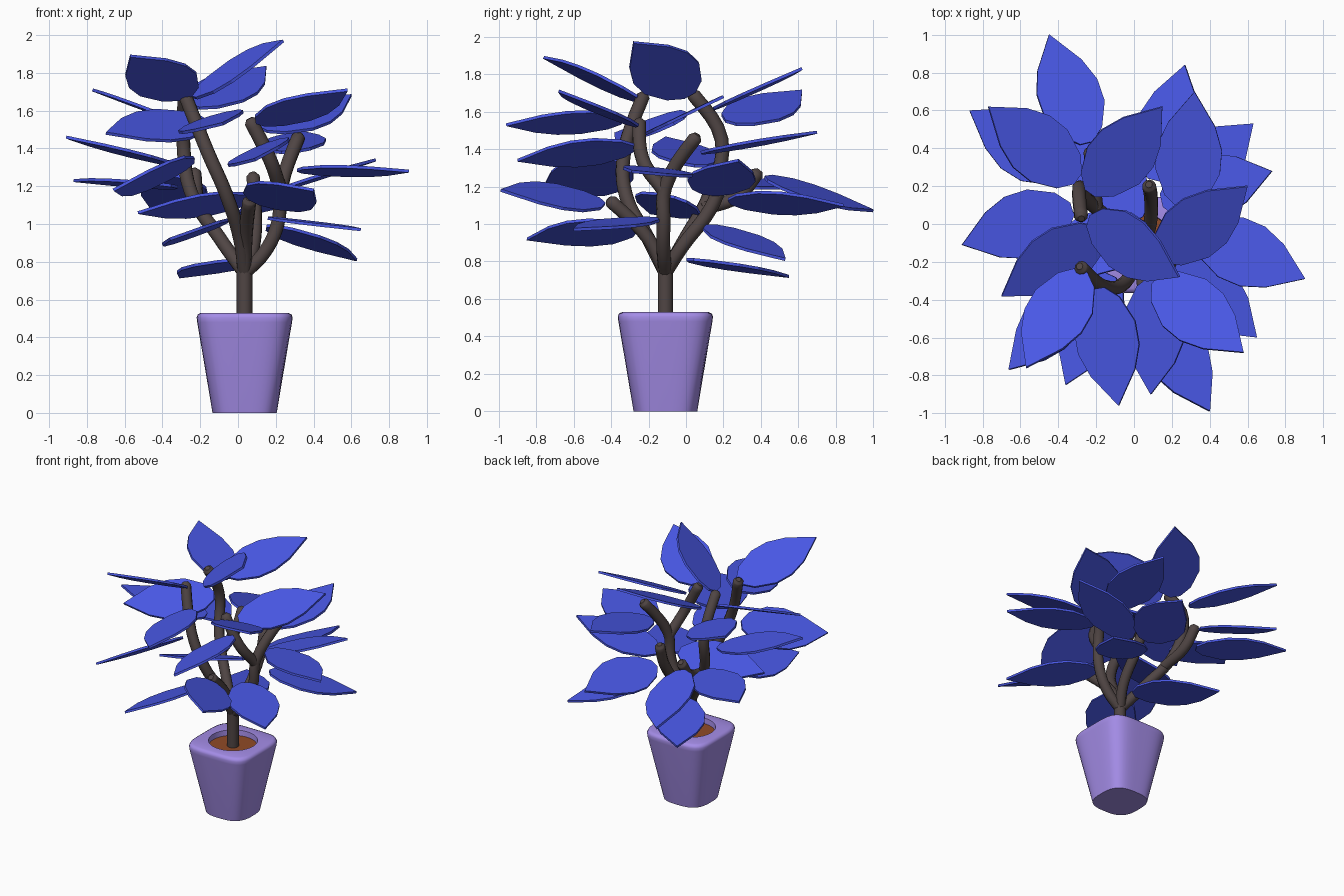
import bpy, bmesh, math
from mathutils import Vector

cube = bpy.data.objects.get("Cube")
if cube:
    bpy.data.objects.remove(cube, do_unlink=True)


def material(name, rgb):
    m = bpy.data.materials.new(name)
    m.use_nodes = True
    m.diffuse_color = (*rgb, 1)
    m.node_tree.nodes["Principled BSDF"].inputs["Base Color"].default_value = (*rgb, 1)
    return m


LILAC = material("lilac pot", (0.38, 0.27, 0.82))
BLUE = material("blue leaf", (0.066, 0.096, 0.78))
BARK = material("grey brown bark", (0.08, 0.06, 0.058))
SOIL = material("orange brown soil", (0.28, 0.07, 0.02))
CENTRE = Vector((0.035, -0.11, 0))
FORK = CENTRE + Vector((0, 0, 0.74))
UP = Vector((0, 0, 1))
LEAF_LENGTH = 0.63
LEAF_THICKNESS = 0.016
# Leaf outline: position along the leaf, half width
OUTLINE = ((0, 0.035), (0.1, 0.11), (0.32, 0.172), (0.52, 0.172), (0.72, 0.125))


def finish(name, bm, mat):
    mesh = bpy.data.meshes.new(name)
    bmesh.ops.recalc_face_normals(bm, faces=bm.faces)
    bm.to_mesh(mesh)
    bm.free()
    mesh.materials.append(mat)
    ob = bpy.data.objects.new(name, mesh)
    bpy.context.collection.objects.link(ob)
    return ob


def select_only(ob):
    bpy.ops.object.select_all(action="DESELECT")
    ob.select_set(True)
    bpy.context.view_layer.objects.active = ob


def ring(bm, z, half, power, sides=64):
    """Rounded-square ring; power 2 gives a circle."""
    verts = []
    for i in range(sides):
        a = math.tau * i / sides
        c, s = math.cos(a), math.sin(a)
        r = half / (abs(c) ** power + abs(s) ** power) ** (1 / power)
        verts.append(bm.verts.new(CENTRE + Vector((r * c, r * s, z))))
    return verts


def bridge(bm, low, high):
    for i in range(len(low)):
        j = (i + 1) % len(low)
        bm.faces.new((low[i], low[j], high[j], high[i]))


def leaf(name, tip, base_z, heading, roll):
    """Flat pointed leaf: heading and roll in degrees, base at a given height."""
    rise = tip.z - base_z
    reach = math.sqrt(LEAF_LENGTH ** 2 - rise ** 2)
    heading, roll = math.radians(heading), math.radians(roll)
    axis = Vector((reach * math.cos(heading), reach * math.sin(heading), rise)) / LEAF_LENGTH
    base = tip - axis * LEAF_LENGTH
    side = axis.cross(UP).normalized()
    across = side * math.cos(roll) + side.cross(axis) * math.sin(roll)
    normal = across.cross(axis) * LEAF_THICKNESS / 2
    flat = [base.lerp(tip, t) + across * w for t, w in OUTLINE] + [tip]
    flat += [base.lerp(tip, t) - across * w for t, w in reversed(OUTLINE)]
    bm = bmesh.new()
    top = [bm.verts.new(p + normal) for p in flat]
    under = [bm.verts.new(p - normal) for p in flat]
    bm.faces.new(top)
    bm.faces.new(under[::-1])
    bridge(bm, under, top)
    finish(name, bm, BLUE)


def branch(name, points, leaves=(), radius=0.037):
    """Round tube with a softened end; leaves give tip, base height, heading, roll."""
    points = [Vector(p) for p in points]
    points.append(points[-1] + (points[-1] - points[-2]).normalized() * 0.022)
    curve = bpy.data.curves.new(name, "CURVE")
    curve.dimensions = "3D"
    curve.bevel_depth = radius
    curve.bevel_resolution = 3
    curve.resolution_u = 5
    curve.use_fill_caps = True
    spline = curve.splines.new("BEZIER")
    spline.bezier_points.add(len(points) - 1)
    for knot, p in zip(spline.bezier_points, points):
        knot.co = p
        knot.handle_left_type = knot.handle_right_type = "AUTO"
    spline.bezier_points[-1].radius = 0.5
    curve.materials.append(BARK)
    ob = bpy.data.objects.new(name, curve)
    bpy.context.collection.objects.link(ob)
    select_only(ob)
    bpy.ops.object.convert(target="MESH")
    bpy.ops.object.shade_smooth_by_angle(angle=0.9)
    for n, (x, y, z, base_z, heading, roll) in enumerate(leaves, 1):
        leaf(f"{name}_leaf_{n}", Vector((x, y, z)), base_z, heading, roll)


# Pot: rounded square body, soft rim, round opening
bm = bmesh.new()
rings = [ring(bm, *p) for p in (
    (0, 0.17, 2.9), (0.48, 0.251, 4.5), (0.505, 0.254, 4.5), (0.522, 0.248, 4.5),
    (0.53, 0.23, 4.5), (0.53, 0.17, 2), (0.47, 0.165, 2))]
for low, high in zip(rings, rings[1:]):
    bridge(bm, low, high)
bm.faces.new(rings[0][::-1])
bm.faces.new(rings[-1])
select_only(finish("pot", bm, LILAC))
bpy.ops.object.shade_smooth_by_angle(angle=0.9)

# Soil disc
bm = bmesh.new()
bm.faces.new(ring(bm, 0.49, 0.167, 2))
finish("soil", bm, SOIL)

# Trunk, then each branch with the leaves it bears
branch("trunk", [CENTRE + UP * z for z in (0.47, 0.6, 0.8)], radius=0.042)
branch("tall_branch",
       [FORK, (-0.1, 0, 0.93), (-0.25, 0.13, 1.17), (-0.29, 0.19, 1.45), (-0.28, 0.04, 1.69)],
       [(0.24, -0.28, 1.97, 1.69, -32, -32), (0.15, 0.62, 1.83, 1.62, 50, -13),
        (-0.77, 0.62, 1.71, 1.54, 141, -14), (-0.7, -0.38, 1.48, 1.55, 213, 26),
        (-0.91, -0.11, 1.46, 1.31, 198, 0), (-0.87, 0.6, 1.23, 1.2, 148, -6),
        (-0.53, -0.19, 1.06, 1.13, 195, -20)])
branch("front_right_branch",
       [FORK, (0.01, -0.2, 0.92), (-0.06, -0.32, 1.15), (-0.16, -0.33, 1.38), (-0.28, -0.23, 1.68)],
       [(-0.57, -0.76, 1.89, 1.67, 240, -21), (-0.08, -0.96, 1.53, 1.55, -80, -19),
        (-0.66, -0.77, 1.18, 1.31, 229, -31), (-0.36, -0.85, 0.92, 0.98, 248, -21)])
branch("front_branch", [FORK, (0.04, -0.2, 0.92), (0.06, -0.4, 1.12)],
       [(0.4, -0.99, 1.18, 1.12, -60, 24)])
branch("back_branch", [FORK, (0.08, -0.02, 0.88), (0.09, 0.13, 1.08), (0.08, 0.2, 1.25)],
       [(0.27, 0.84, 1.1, 1.12, 75, 19), (0.63, 0.53, 0.81, 0.99, 41, 0),
        (-0.31, 0.55, 0.72, 0.81, 122, 0), (0.73, 0.28, 1.34, 1.16, 15, 7)])
branch("back_twig", [(-0.2, 0.09, 1.08), (-0.22, 0.28, 1.15), (-0.23, 0.38, 1.27)],
       [(-0.45, 1, 1.07, 1.24, 109, -18)])
branch("left_branch",
       [FORK, (0.14, -0.12, 0.85), (0.21, -0.12, 1), (0.23, -0.11, 1.2), (0.32, 0.05, 1.46)],
       [(0.32, 0.7, 1.49, 1.38, 85, 3), (0.905, -0.29, 1.28, 1.28, -23, 8),
        (0.65, -0.6, 0.97, 1.03, -42, 3)])
branch("left_twig", [(0.225, -0.12, 1.18), (0.17, -0.23, 1.34), (0.07, -0.25, 1.54)],
       [(0.58, -0.68, 1.71, 1.53, -40, 12), (0.6, 0.2, 1.68, 1.5, 39, -20),
        (0.09, -0.9, 1.34, 1.41, 267, -22)])
